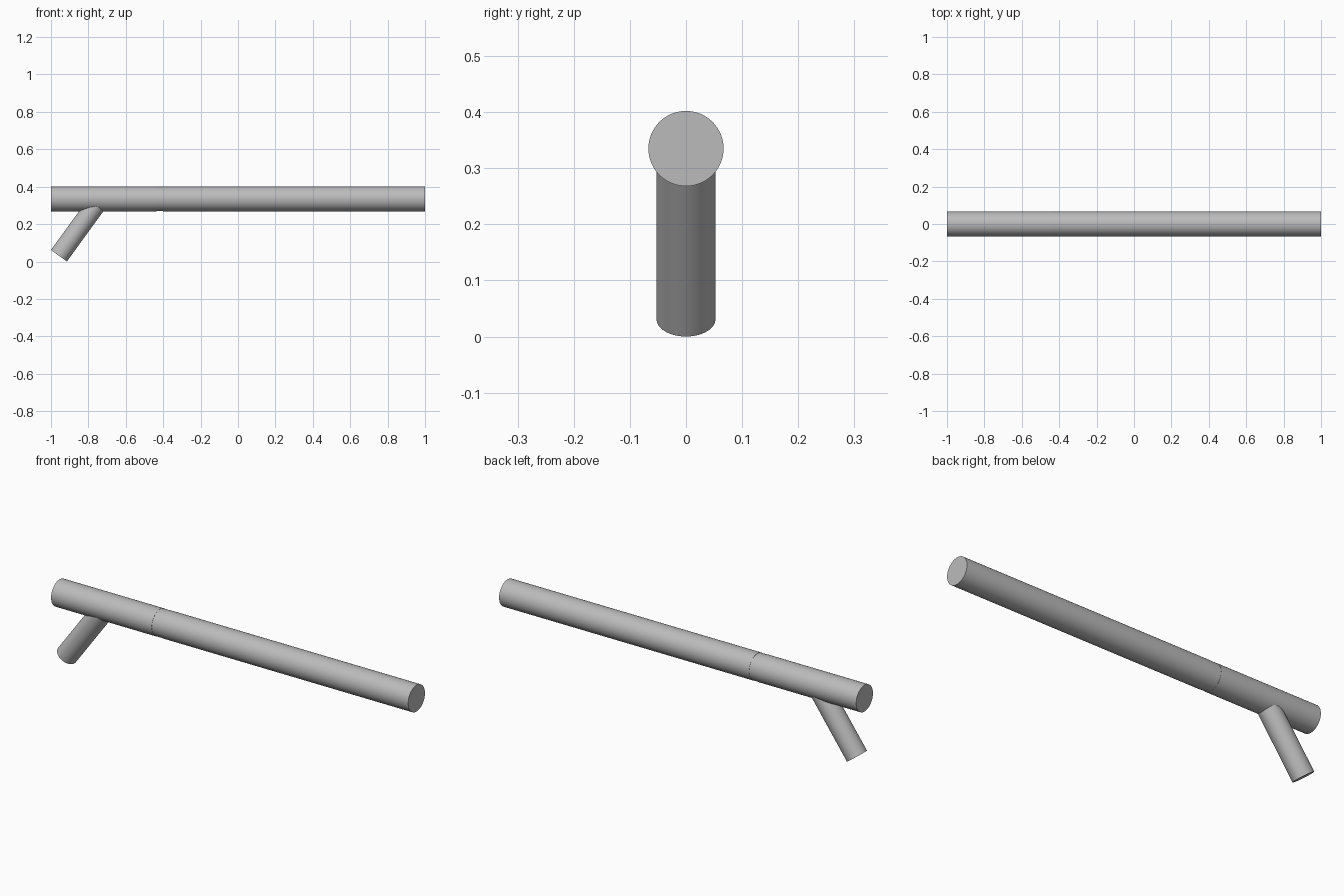
import bpy, math
from mathutils import Vector

cube = bpy.data.objects.get("Cube")
if cube:
    bpy.data.objects.remove(cube, do_unlink=True)

grey = bpy.data.materials.new("plain grey")
grey.use_nodes = True
colour = (0.5, 0.5, 0.5, 1)
grey.diffuse_color = colour
grey.node_tree.nodes["Principled BSDF"].inputs["Base Color"].default_value = colour


def rod(name, start, end, radius):
    """Smooth capped cylinder between two points."""
    start, end = Vector(start), Vector(end)
    axis = end - start
    bpy.ops.mesh.primitive_cylinder_add(vertices=64, radius=radius, depth=axis.length,
                                        location=(start + end) / 2)
    obj = bpy.context.object
    obj.name = name
    obj.rotation_euler = axis.to_track_quat('Z', 'Y').to_euler()
    obj.data.materials.append(grey)
    bpy.ops.object.shade_smooth_by_angle(angle=math.radians(30))
    return obj


TUBE_Z, TUBE_R, GRIP_R = 0.335, 0.067, 0.0525

# Main tube in two lengths, joined by a very slightly recessed collar
rod("rear_tube", (-1, 0, TUBE_Z), (-0.437, 0, TUBE_Z), TUBE_R)
rod("collar", (-0.437, 0, TUBE_Z), (-0.4, 0, TUBE_Z), TUBE_R - 0.001)
rod("front_tube", (-0.4, 0, TUBE_Z), (1, 0, TUBE_Z), TUBE_R)

# Slanted grip running up into the rear tube
slant = math.radians(36)
foot = Vector((-1 + GRIP_R * math.cos(slant), 0, GRIP_R * math.sin(slant)))
reach = (TUBE_Z - foot.z) / math.cos(slant)
rod("grip", foot, foot + reach * Vector((math.sin(slant), 0, math.cos(slant))), GRIP_R)
